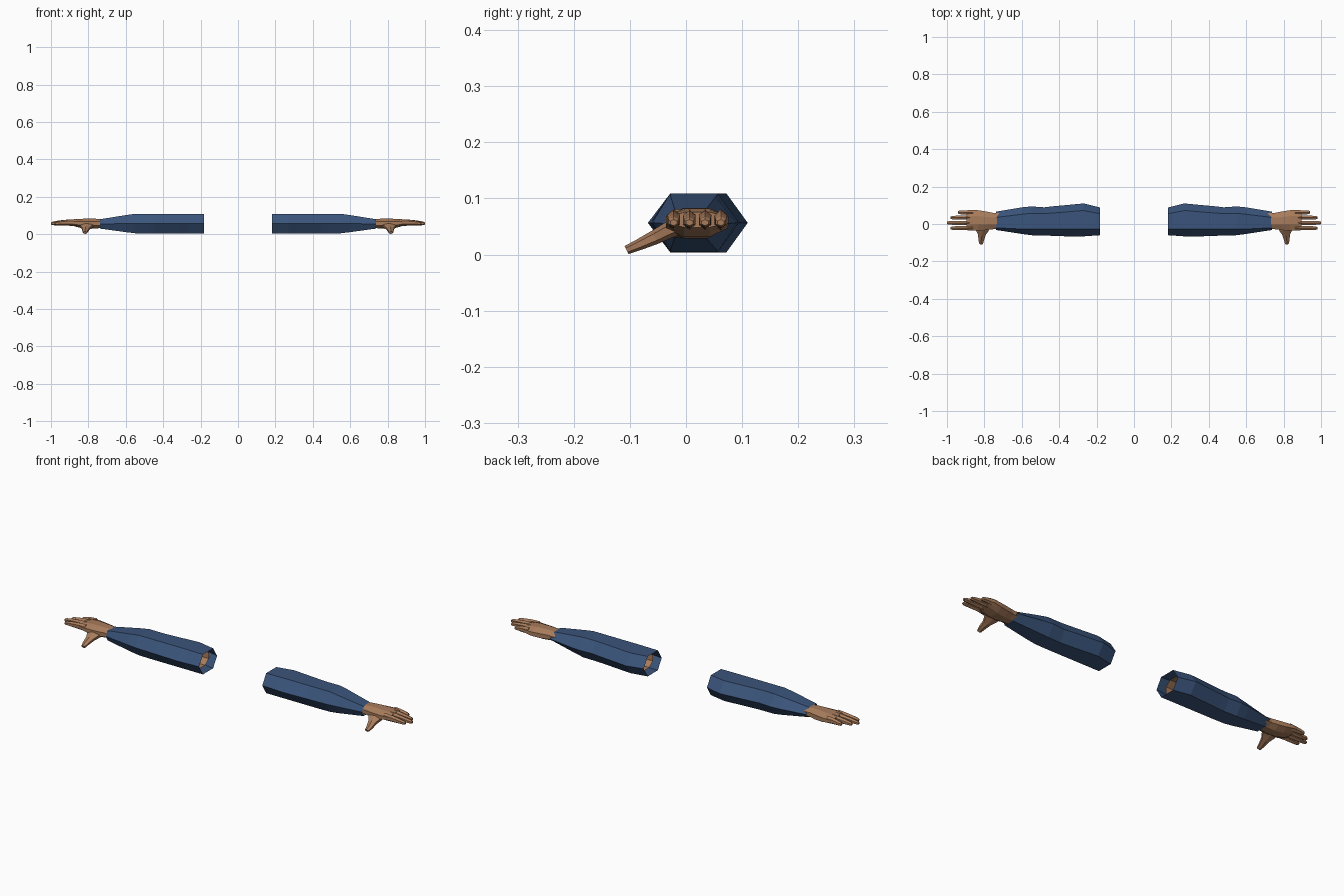
import bpy, bmesh, math
from mathutils import Vector

cube = bpy.data.objects.get("Cube")
if cube:
    bpy.data.objects.remove(cube, do_unlink=True)


def material(name, colour):
    mat = bpy.data.materials.new(name)
    mat.use_nodes = True
    mat.diffuse_color = colour
    bsdf = next(n for n in mat.node_tree.nodes if n.type == 'BSDF_PRINCIPLED')
    bsdf.inputs["Base Color"].default_value = colour
    bsdf.inputs["Roughness"].default_value = 0.8
    return mat


blue = material("blue cloth", (0.043, 0.09, 0.2, 1))
skin = material("brown skin", (0.39, 0.2, 0.105, 1))


def ellipse(centre, u, v, sides):
    """Ring of points around centre, spanned by half-axes u and v."""
    turns = [2 * math.pi * (i + 0.5) / sides for i in range(sides)]
    return [Vector(centre) + Vector(u) * math.cos(t) + Vector(v) * math.sin(t) for t in turns]


def hexagon(x, front, top_front, top_back, back, top, bottom):
    """Flat-topped hexagonal section across the arm."""
    mid = (top + bottom) / 2
    outline = [(front, mid), (top_front, top), (top_back, top),
               (back, mid), (top_back, bottom), (top_front, bottom)]
    return [Vector((x, y, z)) for y, z in outline]


def loft(name, rings, mat, side, cap_start=False, cap_end=False):
    """Skin a row of rings, mirrored across x when side is -1."""
    bm = bmesh.new()
    rows = [[bm.verts.new((p.x * side, p.y, p.z)) for p in ring] for ring in rings]
    count = len(rows[0])
    for a, b in zip(rows, rows[1:]):
        for i in range(count):
            j = (i + 1) % count
            quad = (a[i], a[j], b[j], b[i])
            bm.faces.new(quad if side < 0 else quad[::-1])
    if cap_start:
        bm.faces.new(rows[0])
    if cap_end:
        bm.faces.new(rows[-1])
    bmesh.ops.recalc_face_normals(bm, faces=bm.faces)
    mesh = bpy.data.meshes.new(name)
    bm.to_mesh(mesh)
    bm.free()
    mesh.materials.append(mat)
    obj = bpy.data.objects.new(name, mesh)
    bpy.context.scene.collection.objects.link(obj)
    return obj


# Sleeve sections: x, front, top front, top back, back, top, bottom
sleeve = [
    (0.182, -0.06, -0.028, 0.055, 0.088, 0.108, 0.004),
    (0.27, -0.066, -0.028, 0.072, 0.11, 0.109, 0.004),
    (0.31, -0.068, -0.028, 0.069, 0.106, 0.109, 0.004),
    (0.44, -0.063, -0.028, 0.058, 0.094, 0.109, 0.004),
    (0.48, -0.062, -0.028, 0.056, 0.089, 0.109, 0.004),
    (0.55, -0.06, -0.028, 0.057, 0.094, 0.109, 0.005),
    (0.6, -0.053, -0.027, 0.052, 0.089, 0.102, 0.011),
    (0.738, -0.032, -0.02, 0.035, 0.066, 0.08, 0.03),
]

# Palm sections: x, centre y, centre z, half width, half height
palm = [
    (0.72, 0.016, 0.056, 0.044, 0.024),
    (0.755, 0.016, 0.057, 0.045, 0.026),
    (0.79, 0.017, 0.056, 0.051, 0.028),
    (0.835, 0.019, 0.057, 0.056, 0.026),
    (0.875, 0.02, 0.061, 0.057, 0.019),
    (0.895, 0.02, 0.062, 0.054, 0.014),
]

# Fingers: name, y, tip x
fingers = [("index", -0.022, 0.98), ("middle", 0.006, 1.0),
           ("ring", 0.034, 0.98), ("little", 0.062, 0.94)]

for side, label in ((1, "left"), (-1, "right")):
    loft(label + "_sleeve", [hexagon(*s) for s in sleeve], blue, side)

    # Bare arm hidden inside the sleeve, open at the shoulder
    arm = [ellipse((x, 0.016, 0.057), (0, w, 0), (0, 0, h), 8)
           for x, w, h in ((0.215, 0.055, 0.042), (0.5, 0.05, 0.038), (0.72, 0.044, 0.024))]
    loft(label + "_arm", arm, skin, side)

    rings = [ellipse((x, y, z), (0, w * 1.06, 0), (0, 0, h * 1.06), 8)
             for x, y, z, w, h in palm]
    loft(label + "_palm", rings, skin, side, cap_end=True)

    # Fingers taper and droop a little towards the tips
    for name, y, tip in fingers:
        start = 0.86
        rings = []
        for t, z, w, h in ((0, 0.062, 0.013, 0.017), (0.35, 0.062, 0.013, 0.015),
                           (0.7, 0.06, 0.012, 0.012), (0.93, 0.058, 0.011, 0.009),
                           (1, 0.057, 0.007, 0.005)):
            x = start + (tip - start) * t
            rings.append(ellipse((x, y, z), (0, w, 0), (0, 0, h * 1.1), 6))
        loft(f"{label}_{name}_finger", rings, skin, side, True, True)

    # Thumb points forwards and down
    rings = []
    for x, y, z, w, h in ((0.805, 0.005, 0.056, 0.045, 0.014),
                          (0.81, -0.03, 0.044, 0.04, 0.015),
                          (0.813, -0.055, 0.031, 0.024, 0.013),
                          (0.817, -0.085, 0.017, 0.017, 0.01),
                          (0.817, -0.106, 0.008, 0.011, 0.008)):
        rings.append(ellipse((x, y, z), (w, 0, 0), (0, -0.45 * h, 0.89 * h), 6))
    loft(label + "_thumb", rings, skin, side, True, True)
